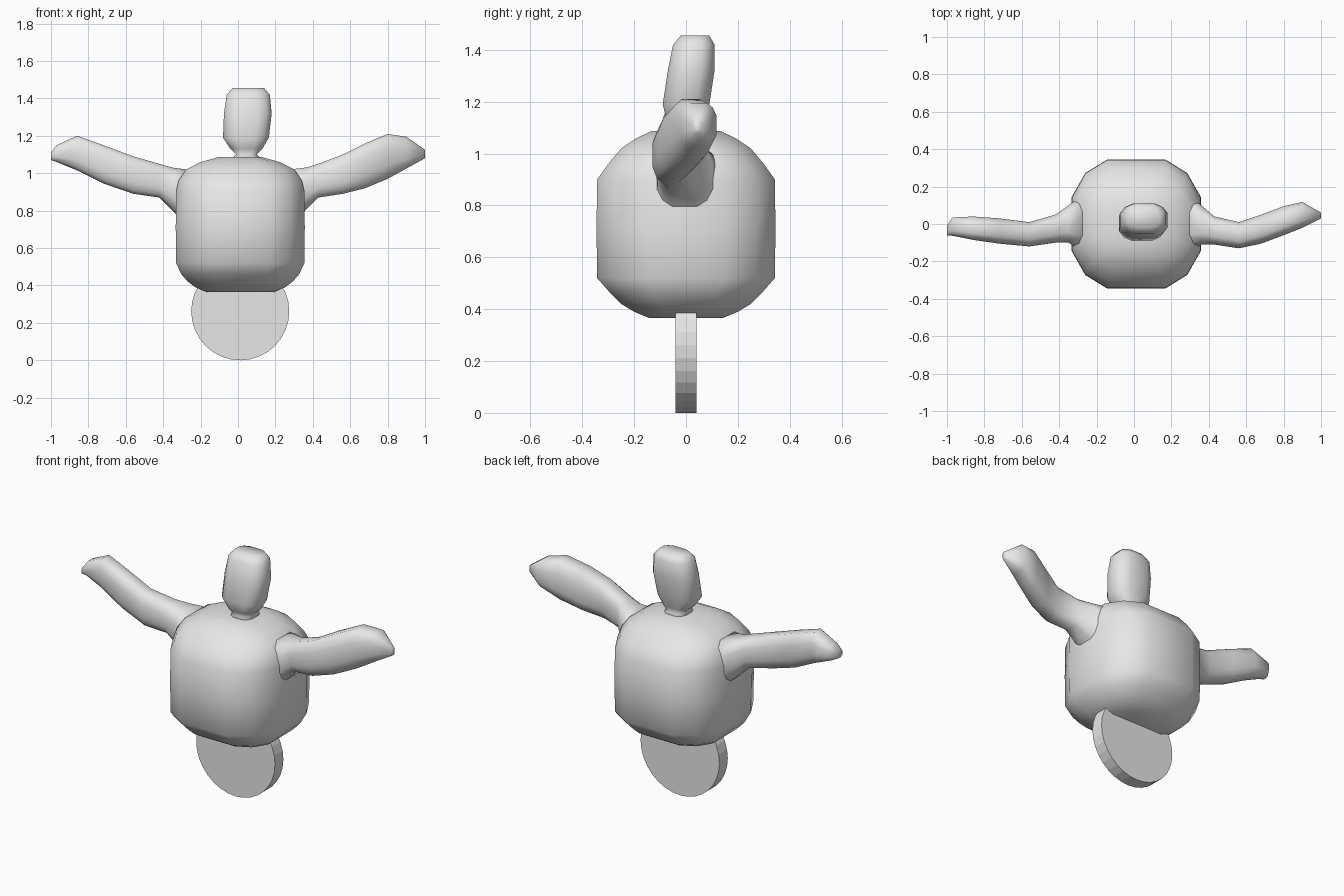
import bpy
import bmesh
from math import pi
from mathutils import Matrix

cube = bpy.data.objects.get("Cube")
if cube:
    bpy.data.objects.remove(cube, do_unlink=True)

grey = bpy.data.materials.new("light_grey")
grey.use_nodes = True
grey.diffuse_color = (0.8, 0.8, 0.8, 1)
grey.node_tree.nodes["Principled BSDF"].inputs["Base Color"].default_value = grey.diffuse_color


def finish(name, bm, smooth):
    bmesh.ops.recalc_face_normals(bm, faces=bm.faces)
    for f in bm.faces:
        f.smooth = smooth
    mesh = bpy.data.meshes.new(name)
    bm.to_mesh(mesh)
    bm.free()
    mesh.materials.append(grey)
    ob = bpy.data.objects.new(name, mesh)
    bpy.context.collection.objects.link(ob)
    return ob


# Rounded square outline shared by every lofted part
CORNER = [(1, 0.42), (0.79, 0.79), (0.45, 1)]
OUTLINE = []
for sx, sy in ((1, 1), (-1, 1), (-1, -1), (1, -1)):
    quarter = CORNER if sx * sy > 0 else CORNER[::-1]
    OUTLINE += [(sx * a, sy * b) for a, b in quarter]


def loft(name, sections, place):
    """Skin sections of (position, u min, u max, v min, v max)."""
    bm = bmesh.new()
    rings = []
    for t, u0, u1, v0, v1 in sections:
        cu, cv, hu, hv = (u0 + u1) / 2, (v0 + v1) / 2, (u1 - u0) / 2, (v1 - v0) / 2
        rings.append([bm.verts.new(place(t, cu + a * hu, cv + b * hv)) for a, b in OUTLINE])
    n = len(OUTLINE)
    for lower, upper in zip(rings, rings[1:]):
        for i in range(n):
            j = (i + 1) % n
            bm.faces.new((lower[i], lower[j], upper[j], upper[i]))
    bm.faces.new(rings[0][::-1])
    bm.faces.new(rings[-1])
    return finish(name, bm, True)


def upright(t, u, v):
    return (u, v, t)


def sideways(t, u, v):
    return (t, u, v)


# Body: height, half width, half depth
body = [(0.365, 0.18, 0.14), (0.39, 0.24, 0.20), (0.42, 0.28, 0.25),
        (0.46, 0.315, 0.29), (0.52, 0.343, 0.343), (0.71, 0.345, 0.345),
        (0.90, 0.343, 0.343), (0.96, 0.33, 0.30), (1.02, 0.29, 0.25),
        (1.06, 0.21, 0.19), (1.088, 0.11, 0.13)]
loft("body", [(z, 0.012 - w, 0.012 + w, -d, d) for z, w, d in body], upright)

# Head with a pinched neck
loft("head", [(1.04, -0.08, 0.17, -0.10, 0.11),
              (1.10, -0.01, 0.10, -0.06, 0.07),
              (1.13, -0.04, 0.13, -0.075, 0.075),
              (1.19, -0.08, 0.165, -0.09, 0.09),
              (1.32, -0.075, 0.18, -0.07, 0.11),
              (1.42, -0.06, 0.17, -0.05, 0.11),
              (1.455, -0.03, 0.14, -0.02, 0.09)], upright)

# Raised arms, from shoulder to tip
loft("left_arm", [(0.28, -0.15, 0.16, 0.72, 1.02),
                  (0.36, -0.11, 0.10, 0.80, 1.03),
                  (0.43, -0.11, 0.04, 0.87, 1.05),
                  (0.56, -0.13, 0.01, 0.89, 1.10),
                  (0.68, -0.105, 0.05, 0.92, 1.16),
                  (0.80, -0.06, 0.095, 0.97, 1.21),
                  (0.90, -0.02, 0.118, 1.025, 1.195),
                  (1.0, 0.03, 0.06, 1.08, 1.125)], sideways)
loft("right_arm", [(-0.27, -0.15, 0.16, 0.72, 1.02),
                   (-0.35, -0.10, 0.10, 0.80, 1.03),
                   (-0.42, -0.10, 0.05, 0.87, 1.05),
                   (-0.56, -0.12, 0.01, 0.89, 1.09),
                   (-0.72, -0.105, 0.03, 0.945, 1.15),
                   (-0.86, -0.085, 0.04, 1.015, 1.2),
                   (-0.97, -0.063, 0.035, 1.06, 1.15),
                   (-1.0, -0.06, -0.01, 1.07, 1.11)], sideways)

# Upright disc under the body
bm = bmesh.new()
bmesh.ops.create_cone(bm, cap_ends=True, segments=32, radius1=0.262, radius2=0.262, depth=0.08,
                      matrix=Matrix.Translation((0.012, 0, 0.262)) @ Matrix.Rotation(pi / 2, 4, "X"))
finish("base_disc", bm, False)
